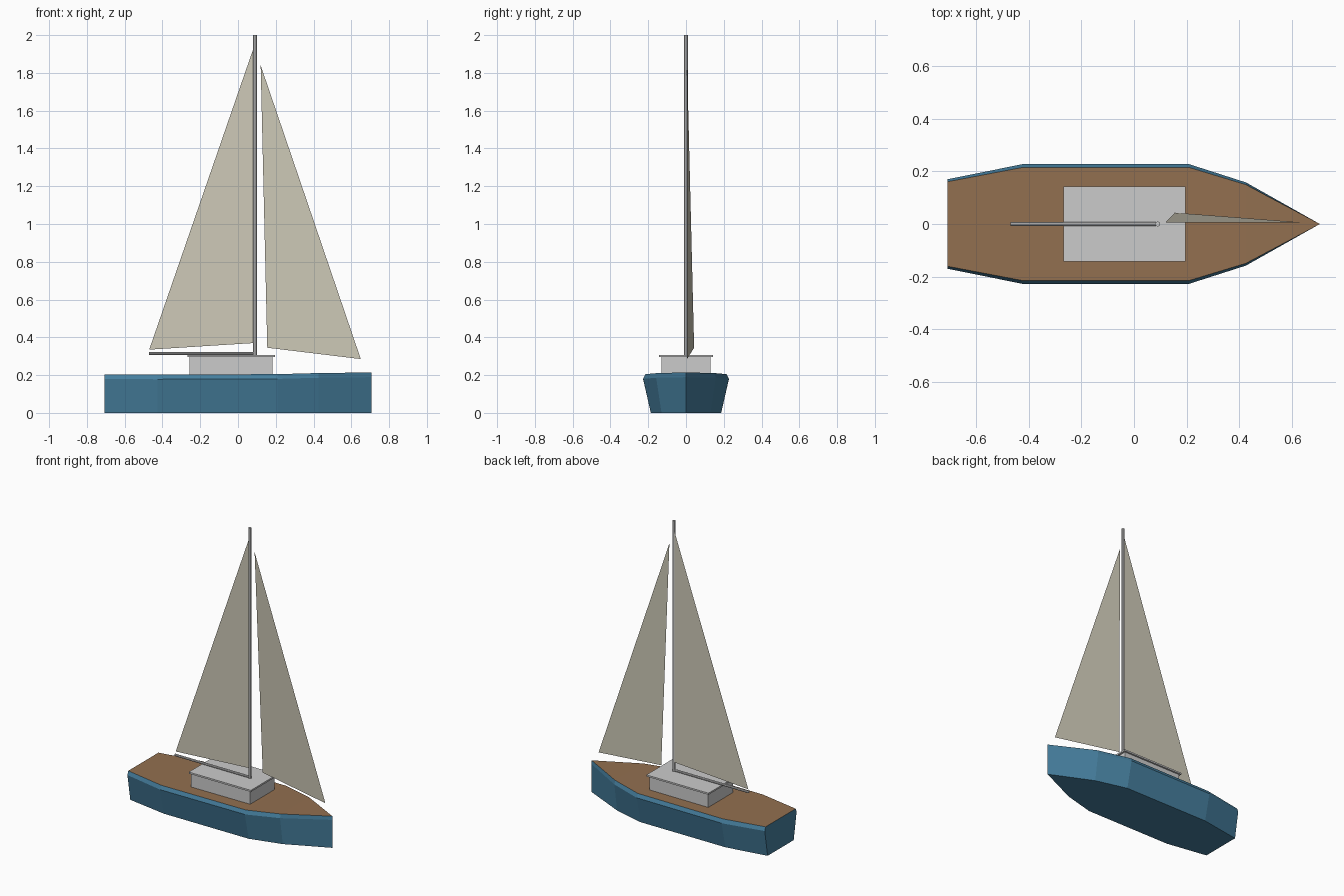
import bpy, bmesh
from mathutils import Vector

if "Cube" in bpy.data.objects:
    bpy.data.objects.remove(bpy.data.objects["Cube"])


def material(name, rgb):
    m = bpy.data.materials.new(name)
    m.diffuse_color = (*rgb, 1)
    m.use_nodes = True
    m.node_tree.nodes["Principled BSDF"].inputs["Base Color"].default_value = m.diffuse_color
    return m


BLUE = material("hull_blue", (0.06, 0.21, 0.34))
WOOD = material("deck_wood", (0.29, 0.16, 0.08))
CANVAS = material("canvas", (0.62, 0.59, 0.48))


def mesh_object(name, verts, faces, mats=(), closed=True):
    me = bpy.data.meshes.new(name)
    me.from_pydata(verts, [], faces)
    for m in mats:
        me.materials.append(m)
    if closed:
        bm = bmesh.new()
        bm.from_mesh(me)
        bmesh.ops.recalc_face_normals(bm, faces=bm.faces)
        bm.to_mesh(me)
        bm.free()
    ob = bpy.data.objects.new(name, me)
    bpy.context.collection.objects.link(ob)
    return ob


def box(name, x0, x1, half_y, z0, z1):
    bpy.ops.mesh.primitive_cube_add(size=1, location=((x0 + x1) / 2, 0, (z0 + z1) / 2))
    ob = bpy.context.object
    ob.name = name
    ob.scale = (x1 - x0, 2 * half_y, z1 - z0)
    return ob


def spar(name, a, b, radius):
    a, b = Vector(a), Vector(b)
    bpy.ops.mesh.primitive_cylinder_add(vertices=8, radius=radius, depth=(b - a).length,
                                        location=(a + b) / 2)
    ob = bpy.context.object
    ob.name = name
    ob.rotation_euler = (b - a).to_track_quat('Z', 'Y').to_euler()
    return ob


# Hull: plan outline (x, half width, deck height), lofted through three levels
outline = [(-0.708, 0.17, 0.204), (-0.425, 0.227, 0.203), (0.21, 0.227, 0.205),
           (0.425, 0.158, 0.211), (0.706, 0.0, 0.214)]
loop = [(x, -w, d) for x, w, d in outline] + [(x, w, d) for x, w, d in outline[-2::-1]]
n = len(loop)
bottom = [(x, y * 0.82, 0) for x, y, d in loop]
chine = [(x, y, d - 0.025) for x, y, d in loop]
rim = [(x, y * 0.945, d) for x, y, d in loop]
sides = [(r * n + i, r * n + (i + 1) % n, (r + 1) * n + (i + 1) % n, (r + 1) * n + i)
         for r in range(2) for i in range(n)]
# Deck strips span port to starboard between stations
deck = [(2 * n + i, 2 * n + i + 1, 2 * n + n - 2 - i, 2 * n + n - 1 - i) for i in range(3)]
deck.append((2 * n + 3, 2 * n + 4, 2 * n + 5))
hull = mesh_object("hull", bottom + chine + rim,
                   sides + [tuple(range(n))] + deck, (BLUE, WOOD))
for p in hull.data.polygons:
    if p.index > len(sides):
        p.material_index = 1

# Cabin and its overhanging roof
box("cabin", -0.258, 0.183, 0.131, 0.19, 0.297)
box("cabin_roof", -0.268, 0.196, 0.143, 0.296, 0.307)

# Mast and boom
spar("mast", (0.09, 0, 0.30), (0.09, 0, 2.0), 0.01)
spar("boom", (0.09, 0, 0.314), (-0.47, 0, 0.314), 0.008)

# Sails: thin single sheets
mesh_object("main_sail", [(-0.47, 0.006, 0.335), (0.087, 0.006, 0.37), (0.087, 0.006, 1.945)],
            [(0, 1, 2)], (CANVAS,), False)
mesh_object("jib_sail", [(0.155, 0.043, 0.345), (0.65, 0.005, 0.285), (0.12, 0.006, 1.84)],
            [(0, 1, 2)], (CANVAS,), False)
